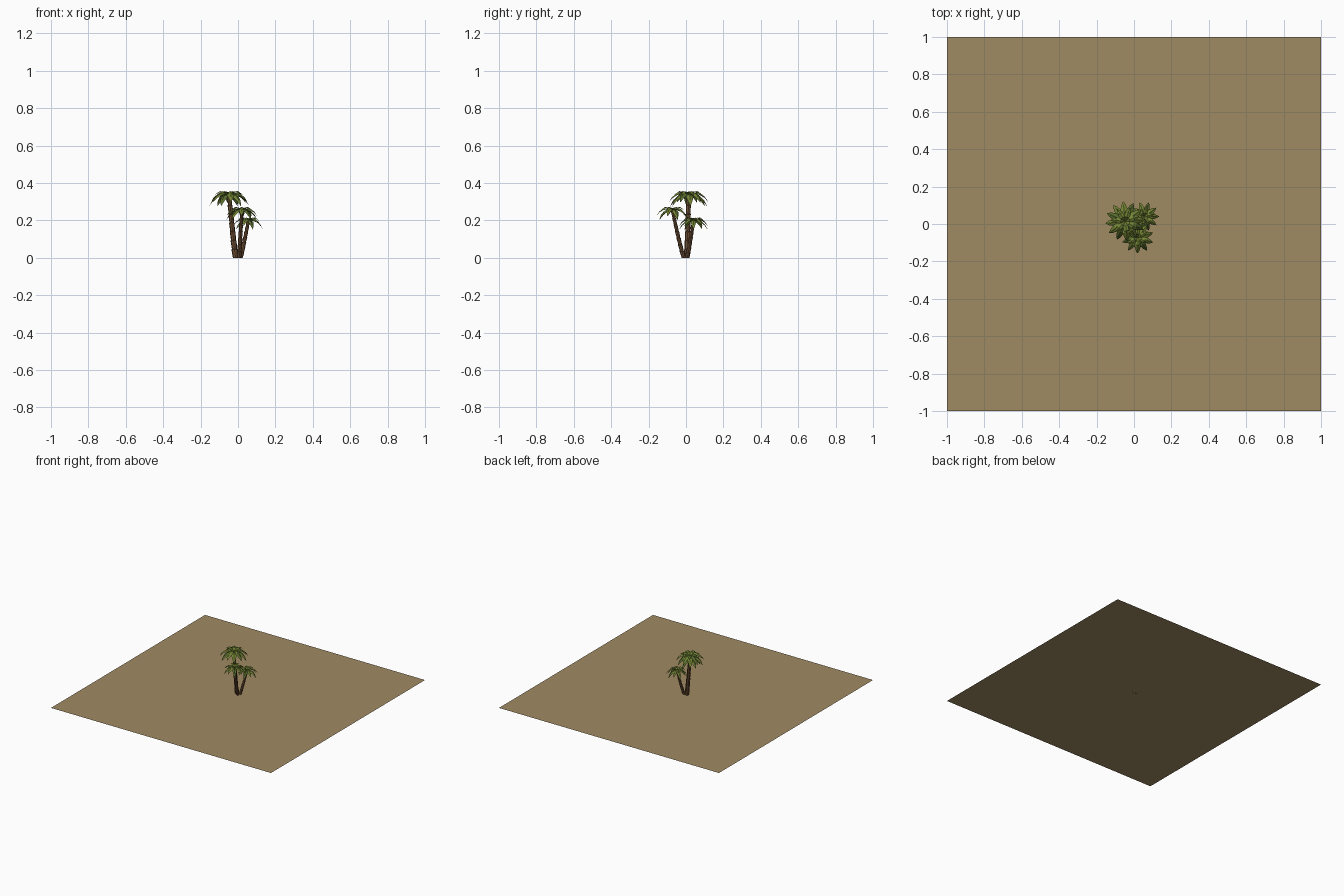
import bpy, bmesh, math
from mathutils import Vector

if "Cube" in bpy.data.objects:
    bpy.data.objects.remove(bpy.data.objects["Cube"])


def material(name, rgb):
    m = bpy.data.materials.new(name)
    m.diffuse_color = (*rgb, 1)
    m.use_nodes = True
    m.node_tree.nodes["Principled BSDF"].inputs["Base Color"].default_value = m.diffuse_color
    return m


SAND = material("sand", (0.352, 0.260, 0.125))
BARK = material("bark brown", (0.170, 0.085, 0.038))
DARK_BARK = material("dark bark", (0.085, 0.045, 0.022))
LEAF = material("leaf green", (0.170, 0.230, 0.035))
DARK_LEAF = material("dark leaf green", (0.095, 0.145, 0.025))


def finish(bm, name, mats):
    me = bpy.data.meshes.new(name)
    bm.to_mesh(me)
    bm.free()
    for m in mats:
        me.materials.append(m)
    ob = bpy.data.objects.new(name, me)
    bpy.context.collection.objects.link(ob)
    return ob


def trunk(name, base, top, radius, segments=7, sides=8):
    """Leaning trunk of overlapping collars, each flaring upward."""
    bm = bmesh.new()
    base, top = Vector(base), Vector(top)
    rings, dark = [], []
    for i in range(segments):
        for t, flare in ((i / segments, 0.9), ((i + 0.93) / segments, 1.1)):
            c = base.lerp(top, t)
            # gentle bow: steeper near the crown
            c.xy = base.xy.lerp(top.xy, t ** 0.9)
            r = radius * flare * (1.1 - 0.3 * t)
            rings.append([bm.verts.new((c.x + r * math.cos(2 * math.pi * k / sides),
                                        c.y + r * math.sin(2 * math.pi * k / sides), c.z))
                          for k in range(sides)])
    for j, (a, b) in enumerate(zip(rings, rings[1:])):
        for k in range(sides):
            n = (k + 1) % sides
            f = bm.faces.new((a[k], a[n], b[n], b[k]))
            f.material_index = j % 2
    bm.faces.new(rings[0][::-1])
    bm.faces.new(rings[-1])
    finish(bm, name, (BARK, DARK_BARK))


# Leaf spine: distance outward, height over crown, half width, edge drop
OUTER = [(0.004, -0.008, 0.003, 0.001), (0.030, 0.014, 0.015, 0.006),
         (0.060, 0.012, 0.020, 0.009), (0.088, -0.010, 0.012, 0.006),
         (0.108, -0.042, 0, 0)]
INNER = [(0.002, -0.004, 0.003, 0.001), (0.024, 0.022, 0.013, 0.005),
         (0.050, 0.024, 0.014, 0.006), (0.080, 0.002, 0, 0)]


def leaf(bm, centre, angle, spine, s, mat, lift):
    """Arched leaf folded along its midrib."""
    out = Vector((math.cos(angle), math.sin(angle), 0))
    side = Vector((-out.y, out.x, 0))
    rows = []
    for d, h, w, drop in spine:
        mid = centre + out * d * s + Vector((0, 0, h * s + lift * d))
        if w:
            low = mid - Vector((0, 0, drop * s))
            rows.append([bm.verts.new(low - side * w * s), bm.verts.new(mid),
                         bm.verts.new(low + side * w * s)])
        else:
            rows.append([bm.verts.new(mid)])
    for a, b in zip(rows, rows[1:]):
        if len(b) == 3:
            faces = [(a[0], b[0], b[1], a[1]), (a[1], b[1], b[2], a[2])]
        else:
            faces = [(a[0], b[0], a[1]), (a[1], b[0], a[2])]
        for f in faces:
            bm.faces.new(f).material_index = mat


def crown(name, centre, s, count, turn):
    bm = bmesh.new()
    centre = Vector(centre)
    for i in range(count):
        leaf(bm, centre, turn + 2 * math.pi * i / count, OUTER, s,
             1 if i % 3 == 2 else 0, (-0.12, 0.06)[i % 2])
    inner = count // 2 + 1
    for i in range(inner):
        leaf(bm, centre, turn + 0.25 + 2 * math.pi * i / inner, INNER, s, 0, 0.04)
    finish(bm, name, (LEAF, DARK_LEAF))


# Sand base
bm = bmesh.new()
bmesh.ops.create_grid(bm, x_segments=1, y_segments=1, size=1)
finish(bm, "sand_base", (SAND,))

# Three palms: base, top, trunk radius, crown scale, leaf count, turn
PALMS = {
    "tall": ((-0.013, 0.005, 0), (-0.047, 0.014, 0.330), 0.0145, 1.0, 12, 0.1),
    "middle": ((0.006, -0.012, 0), (0.020, -0.072, 0.250), 0.0110, 0.80, 10, 0.3),
    "short": ((0.014, 0.006, 0), (0.055, 0.040, 0.195), 0.0110, 0.74, 10, 0.0),
}
for label, (base, top, radius, s, count, turn) in PALMS.items():
    trunk(label + "_palm_trunk", base, top, radius)
    crown(label + "_palm_leaves", top, s, count, turn)
